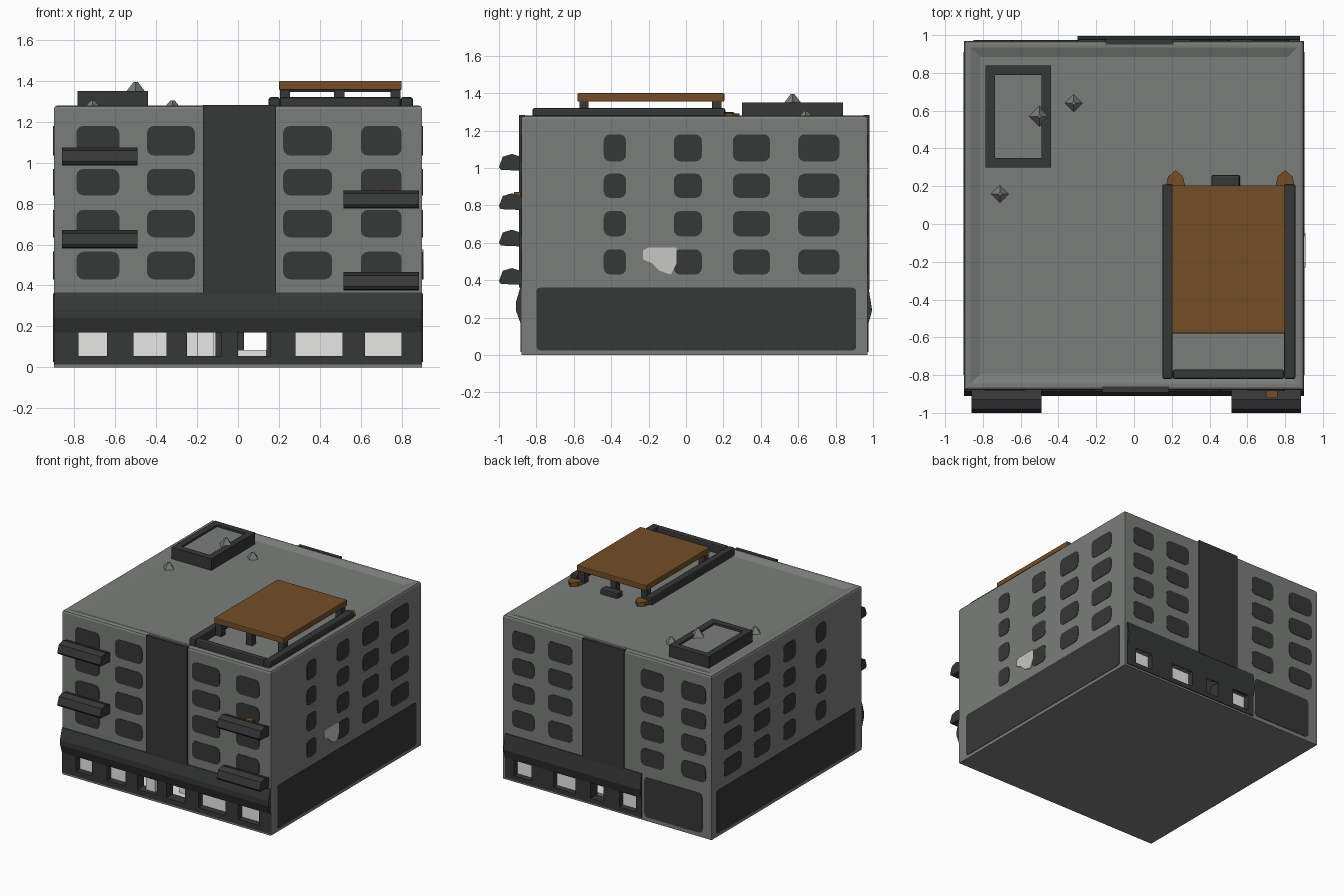
import bpy, bmesh, math
from mathutils import Vector

if "Cube" in bpy.data.objects:
    bpy.data.objects.remove(bpy.data.objects["Cube"])


def mat(name, rgb):
    m = bpy.data.materials.new(name)
    m.diffuse_color = (*rgb, 1)
    m.use_nodes = True
    m.node_tree.nodes["Principled BSDF"].inputs["Base Color"].default_value = m.diffuse_color
    return m


GREY = mat("concrete grey", (0.195, 0.207, 0.195))
DARK = mat("charcoal", (0.037, 0.038, 0.038))
LIGHT = mat("pale patch", (0.57, 0.57, 0.55))
GLASS = mat("white glass", (0.80, 0.80, 0.79))
WOOD = mat("brown wood", (0.175, 0.075, 0.02))


def finish(name, bm, material):
    bmesh.ops.recalc_face_normals(bm, faces=bm.faces)
    me = bpy.data.meshes.new(name)
    bm.to_mesh(me)
    bm.free()
    me.materials.append(material)
    ob = bpy.data.objects.new(name, me)
    bpy.context.collection.objects.link(ob)
    return ob


def add_box(bm, x0, x1, y0, y1, z0, z1):
    for v in bmesh.ops.create_cube(bm, size=1)["verts"]:
        v.co = Vector(((x0 + x1) / 2 + v.co.x * (x1 - x0),
                       (y0 + y1) / 2 + v.co.y * (y1 - y0),
                       (z0 + z1) / 2 + v.co.z * (z1 - z0)))


def boxes(name, material, dims, bevel=0):
    bm = bmesh.new()
    for d in dims:
        add_box(bm, *d)
    ob = finish(name, bm, material)
    if bevel:
        b = ob.modifiers.new("bevel", "BEVEL")
        b.width, b.segments = bevel, 2
    return ob


def add_prism(bm, pts, offset):
    """Extrude a closed outline along an offset vector."""
    f = bm.faces.new([bm.verts.new(p) for p in pts])
    for v in bmesh.ops.extrude_face_region(bm, geom=[f])["geom"]:
        if isinstance(v, bmesh.types.BMVert):
            v.co += Vector(offset)


XW, YF, YB, TOP = 0.90, -0.88, 0.97, 1.28
WALL = {"front": lambda u, z, d: (u, YF - d, z), "back": lambda u, z, d: (u, YB + d, z),
        "right": lambda u, z, d: (XW + d, u, z), "left": lambda u, z, d: (-XW - d, u, z)}


def add_plate(bm, side, u0, u1, z0, z1, r=0.035):
    """Rounded thin plate lying on one wall."""
    place, outline = WALL[side], []
    for i, (cu, cz) in enumerate(((u1 - r, z1 - r), (u0 + r, z1 - r), (u0 + r, z0 + r), (u1 - r, z0 + r))):
        for k in range(4):
            a = math.pi / 2 * (i + k / 3)
            outline.append((cu + r * math.cos(a), cz + r * math.sin(a)))
    step = Vector(place(0, 0, 0.003)) - Vector(place(0, 0, -0.004))
    add_prism(bm, [place(u, z, -0.004) for u, z in outline], step)


# upper storeys with a shallow sunken roof
bm = bmesh.new()
add_box(bm, -XW, XW, YF, YB, 0.17, TOP)
rim = [e for e in bm.edges if all(v.co.z > 1 for v in e.verts)]
bmesh.ops.bevel(bm, geom=rim, offset=0.018, segments=2, profile=0.5, affect="EDGES")
roof = max(bm.faces, key=lambda f: f.calc_center_median().z)
bmesh.ops.inset_region(bm, faces=[roof], thickness=0.025)
bmesh.ops.inset_region(bm, faces=[roof], thickness=0.07, depth=-0.02)
finish("building_body", bm, GREY)

# ground floor: slab, side walls and solid back corner
boxes("ground_walls", GREY, [(-XW, XW, YF, YB, 0.0, 0.03),
                             (-XW, -0.83, YF, YB, 0.03, 0.17), (0.83, XW, YF, YB, 0.03, 0.17),
                             (-0.83, -0.30, 0.85, YB, 0.03, 0.17)])

# faceted bands above the shopfronts
bm = bmesh.new()
front_band = [(-0.86, 0.17), (-0.885, 0.17), (-0.91, 0.24), (-0.91, 0.28), (-0.885, 0.365), (-0.86, 0.365)]
add_prism(bm, [(-0.899, y, z) for y, z in front_band], (1.798, 0, 0))
back_band = [(0.95, 0.17), (0.976, 0.17), (0.995, 0.24), (0.976, 0.36), (0.95, 0.36)]
add_prism(bm, [(-0.30, y, z) for y, z in back_band], (1.18, 0, 0))
finish("shopfront_bands", bm, DARK)

# sills and pillars between the openings
frame = [(-0.898, 0.898, -0.884, -0.80, 0.015, 0.055), (-0.30, 0.88, 0.90, 0.976, 0.015, 0.05)]
front_open = [(-0.78, -0.64), (-0.51, -0.35), (-0.25, -0.08), (0.0, 0.16), (0.28, 0.51), (0.62, 0.80)]
back_open = [(-0.25, -0.11), (0.03, 0.14), (0.27, 0.46), (0.65, 0.80)]
for opens, lo, hi, y0, y1 in ((front_open, -0.898, 0.898, -0.884, -0.80), (back_open, -0.30, 0.88, 0.89, 0.976)):
    edges = [lo] + [v for o in opens for v in o] + [hi]
    frame += [(a, b, y0, y1, 0.03, 0.18) for a, b in zip(edges[::2], edges[1::2])]
boxes("shopfront_frame", DARK, frame)

# glazing behind most openings, pale lobby floor and column
boxes("shop_glass", GLASS,
      [(a, b, -0.835, -0.827, 0.05, 0.17) for a, b in front_open if not -0.3 < a < 0.2] +
      [(a, b, 0.925, 0.933, 0.05, 0.17) for a, b in back_open if not -0.2 < a < 0.2] +
      [(-0.20, -0.12, -0.85, -0.77, 0.03, 0.17), (0.0, 0.14, -0.72, -0.5, 0.03, 0.085),
       (-0.82, 0.82, -0.81, 0.84, 0.028, 0.035)])

# windows on all four sides
rows = [(0.43, 0.565), (0.635, 0.77), (0.84, 0.97), (1.035, 1.18)]
side_cols = [(-0.44, -0.32), (-0.065, 0.085), (0.25, 0.45), (0.60, 0.82)]
columns = {"front": [(-0.79, -0.58), (-0.445, -0.21), (0.22, 0.46), (0.60, 0.80)],
           "back": [(-0.85, -0.64), (-0.49, -0.29), (0.30, 0.51), (0.63, 0.82)],
           "right": side_cols, "left": side_cols}
for side, cols in columns.items():
    bm = bmesh.new()
    for u0, u1 in cols:
        for z0, z1 in rows:
            add_plate(bm, side, u0, u1, z0, z1)
    finish(side + "_windows", bm, DARK)

# dark plinth panels at the foot of the walls
bm = bmesh.new()
for side in ("left", "right"):
    add_plate(bm, side, -0.80, 0.91, 0.025, 0.36, 0.02)
add_plate(bm, "back", -0.82, -0.32, 0.03, 0.34, 0.03)
finish("plinth_panels", bm, DARK)

# central vertical strips, front and back
boxes("stair_strips", DARK, [(-0.17, 0.185, -0.892, -0.86, 0.36, 1.283),
                             (-0.15, 0.21, 0.95, 0.98, 0.35, 1.283)])

# pale patch on the right wall
bm = bmesh.new()
patch = [(-0.23, 0.56), (-0.20, 0.575), (-0.05, 0.575), (-0.05, 0.49), (-0.08, 0.43),
         (-0.14, 0.45), (-0.18, 0.49), (-0.23, 0.51)]
add_prism(bm, [(XW, y, z) for y, z in patch], (0.007, 0, 0))
finish("wall_patch", bm, LIGHT)

# four sloped balconies on the front, alternating sides
bm = bmesh.new()
section = [(-0.87, 0.0), (-0.99, 0.005), (-1.0, 0.02), (-0.98, 0.075), (-0.93, 0.09), (-0.87, 0.07)]
for x0, z in ((-0.86, 0.985), (-0.86, 0.58), (0.515, 0.775), (0.515, 0.375)):
    add_prism(bm, [(x0, y, z + h) for y, h in section], (0.37, 0, 0))
finish("balconies", bm, DARK)
boxes("balcony_planter", WOOD, [(0.70, 0.76, -0.92, -0.885, 0.84, 0.872)])

# roof hatch: dark kerb around a grey lid
x0, x1, y0, y1 = -0.785, -0.44, 0.30, 0.84
boxes("hatch_kerb", DARK, [(x0, x0 + 0.05, y0, y1, 1.24, 1.35), (x1 - 0.05, x1, y0, y1, 1.24, 1.35),
                           (x0 + 0.05, x1 - 0.05, y0, y0 + 0.05, 1.24, 1.35),
                           (x0 + 0.05, x1 - 0.05, y1 - 0.05, y1, 1.24, 1.35)])
boxes("hatch_lid", GREY, [(x0 + 0.04, x1 - 0.04, y0 + 0.04, y1 - 0.04, 1.24, 1.335)])

# small pointed roof vents
bm = bmesh.new()
for x, y, z, h, r in ((-0.50, 0.57, 1.33, 0.065, 0.06), (-0.32, 0.64, 1.25, 0.055, 0.055), (-0.71, 0.16, 1.25, 0.055, 0.055)):
    vs = bmesh.ops.create_cone(bm, cap_ends=True, segments=4, radius1=r, radius2=0.01, depth=h)["verts"]
    bmesh.ops.translate(bm, verts=vs, vec=(x, y, z + h / 2))
finish("roof_vents", bm, GREY)

# roof terrace: low dark kerb, posts, beams and wooden canopy
boxes("terrace_kerb", DARK, [(0.15, 0.205, -0.82, 0.21, 1.24, 1.32), (0.795, 0.855, -0.82, 0.21, 1.24, 1.32),
                             (0.205, 0.795, -0.82, -0.77, 1.24, 1.32), (0.41, 0.56, 0.19, 0.26, 1.24, 1.30)], 0.01)
boxes("canopy_posts", DARK, [(x, x + 0.05, y, y + 0.05, 1.25, 1.36)
                             for x in (0.205, 0.47, 0.745) for y in (-0.57, 0.14)] +
      [(0.21, 0.79, y, y + 0.03, 1.345, 1.36) for y in (-0.55, 0.15)])
boxes("canopy_roof", WOOD, [(0.20, 0.80, -0.58, 0.205, 1.355, 1.40)], 0.006)

# pointed wooden feet behind the terrace
bm = bmesh.new()
for x in (0.17, 0.75):
    add_prism(bm, [(x, 0.20, 1.25), (x + 0.10, 0.20, 1.25), (x + 0.09, 0.25, 1.25), (x + 0.05, 0.285, 1.25),
                   (x + 0.01, 0.25, 1.25)], (0, 0, 0.04))
finish("canopy_feet", bm, WOOD)
